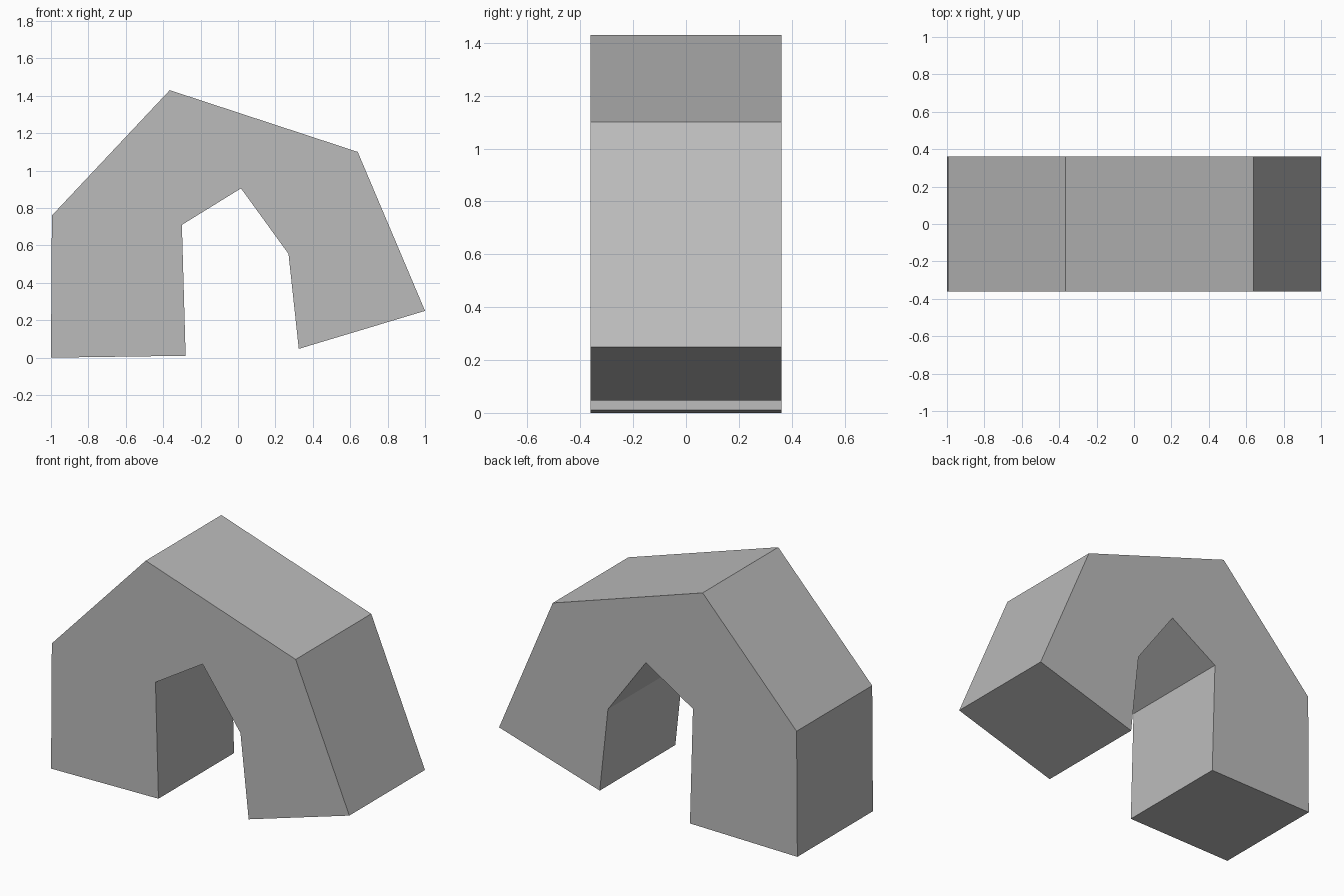
import bpy
import bmesh

cube = bpy.data.objects.get("Cube")
if cube:
    bpy.data.objects.remove(cube, do_unlink=True)

# Plain grey surface
grey = bpy.data.materials.new("plain_grey")
colour = (0.5, 0.5, 0.5, 1)
grey.use_nodes = True
grey.diffuse_color = colour
grey.node_tree.nodes["Principled BSDF"].inputs["Base Color"].default_value = colour

HALF_DEPTH = 0.362

# Arch outline: left foot, inner opening, raised right foot, outer back
outline = [(-1, 0), (-0.28, 0.01), (-0.3, 0.71), (0.016, 0.905), (0.27, 0.555),
           (0.325, 0.047), (1, 0.25), (0.64, 1.10), (-0.365, 1.43), (-0.995, 0.76)]

# Extrude the outline from front to back
bm = bmesh.new()
front = bm.faces.new([bm.verts.new((x, -HALF_DEPTH, z)) for x, z in outline])
extruded = bmesh.ops.extrude_face_region(bm, geom=[front], use_keep_orig=True)
back = [v for v in extruded["geom"] if isinstance(v, bmesh.types.BMVert)]
bmesh.ops.translate(bm, verts=back, vec=(0, 2 * HALF_DEPTH, 0))
bmesh.ops.recalc_face_normals(bm, faces=bm.faces)

mesh = bpy.data.meshes.new("arch_block")
bm.to_mesh(mesh)
bm.free()
mesh.materials.append(grey)
arch = bpy.data.objects.new("arch_block", mesh)
bpy.context.collection.objects.link(arch)
